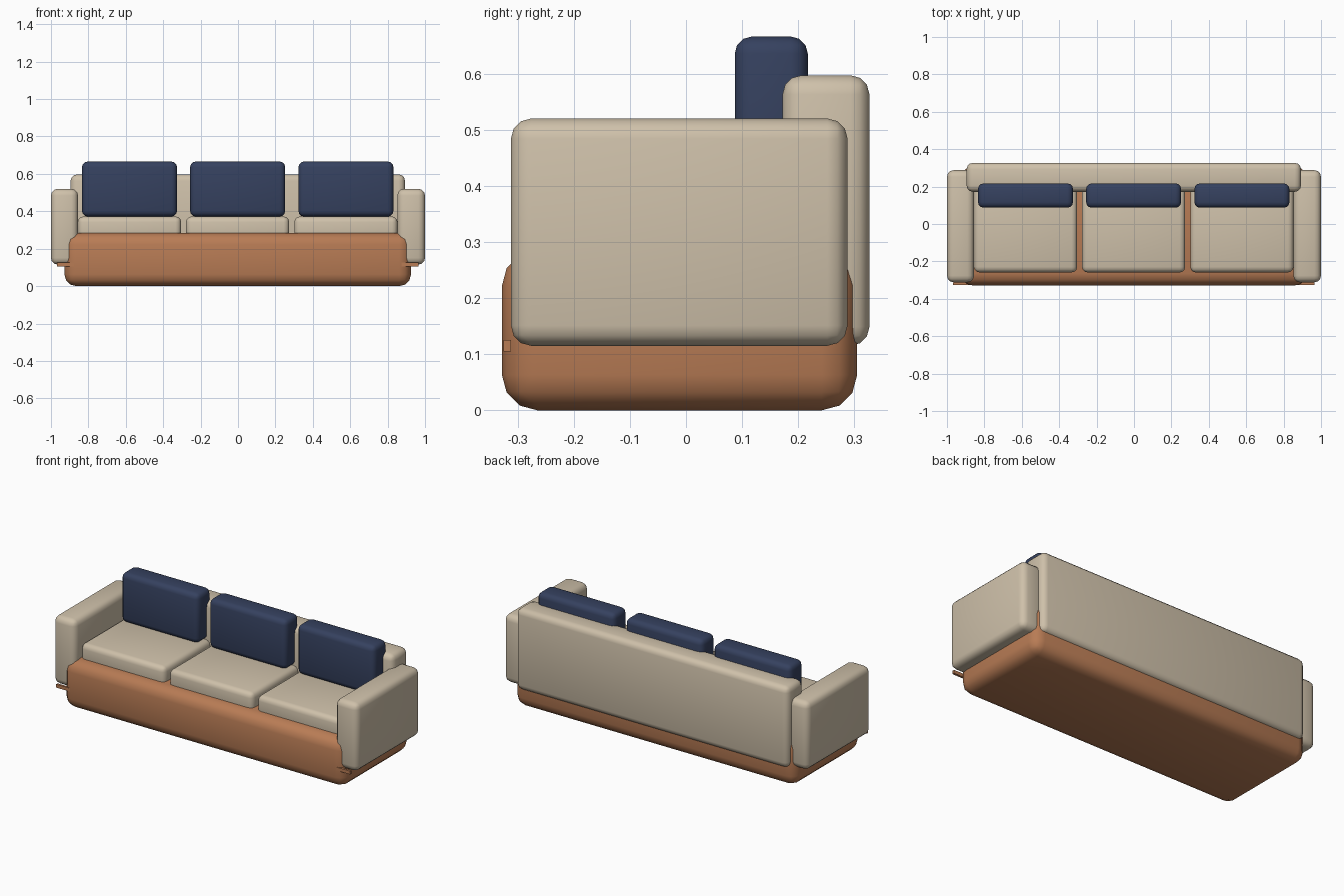
import bpy
import math
from mathutils import Vector

default = bpy.data.objects.get("Cube")
if default:
    bpy.data.objects.remove(default, do_unlink=True)


def make_material(name, rgb):
    mat = bpy.data.materials.new(name)
    mat.use_nodes = True
    color = (*rgb, 1.0)
    mat.diffuse_color = color
    mat.node_tree.nodes["Principled BSDF"].inputs["Base Color"].default_value = color
    return mat


beige = make_material("beige fabric", (0.62, 0.53, 0.40))
navy = make_material("navy fabric", (0.036, 0.053, 0.115))
brown = make_material("warm brown wood", (0.48, 0.20, 0.09))


def rounded_box(name, low, high, mat, radius=0.0):
    """Box between two corners, with softly rounded edges."""
    low, high = Vector(low), Vector(high)
    bpy.ops.mesh.primitive_cube_add(size=1, location=(low + high) / 2)
    obj = bpy.context.object
    obj.name = name
    obj.scale = high - low
    bpy.ops.object.transform_apply(location=False, rotation=False, scale=True)
    obj.data.materials.append(mat)
    if radius:
        bevel = obj.modifiers.new("rounded edges", "BEVEL")
        bevel.width = radius
        bevel.segments = 3
        bpy.ops.object.modifier_apply(modifier=bevel.name)
        bpy.ops.object.shade_smooth_by_angle(angle=math.radians(40))
    return obj


# Plinth and the thin rail along its front
rounded_box("base", (-0.928, -0.328, 0), (0.925, 0.305, 0.285), brown, 0.063)
rounded_box("front_rail", (-0.968, -0.325, 0.105), (0.965, -0.312, 0.125), brown)

# Backrest and arms
rounded_box("backrest", (-0.895, 0.172, 0.115), (0.893, 0.327, 0.597), beige, 0.034)
for side, x0, x1 in (("right", -1.0, -0.855), ("left", 0.852, 1.0)):
    rounded_box(side + "_arm", (x0, -0.312, 0.115), (x1, 0.288, 0.52), beige, 0.036)

# Three seats, each with a back pillow
for place, x in (("right", -0.58), ("middle", -0.002), ("left", 0.577)):
    rounded_box(place + "_seat_cushion", (x - 0.276, -0.259, 0.23),
                (x + 0.276, 0.2, 0.372), beige, 0.03)
    rounded_box(place + "_back_pillow", (x - 0.254, 0.087, 0.372),
                (x + 0.254, 0.217, 0.666), navy, 0.03)
